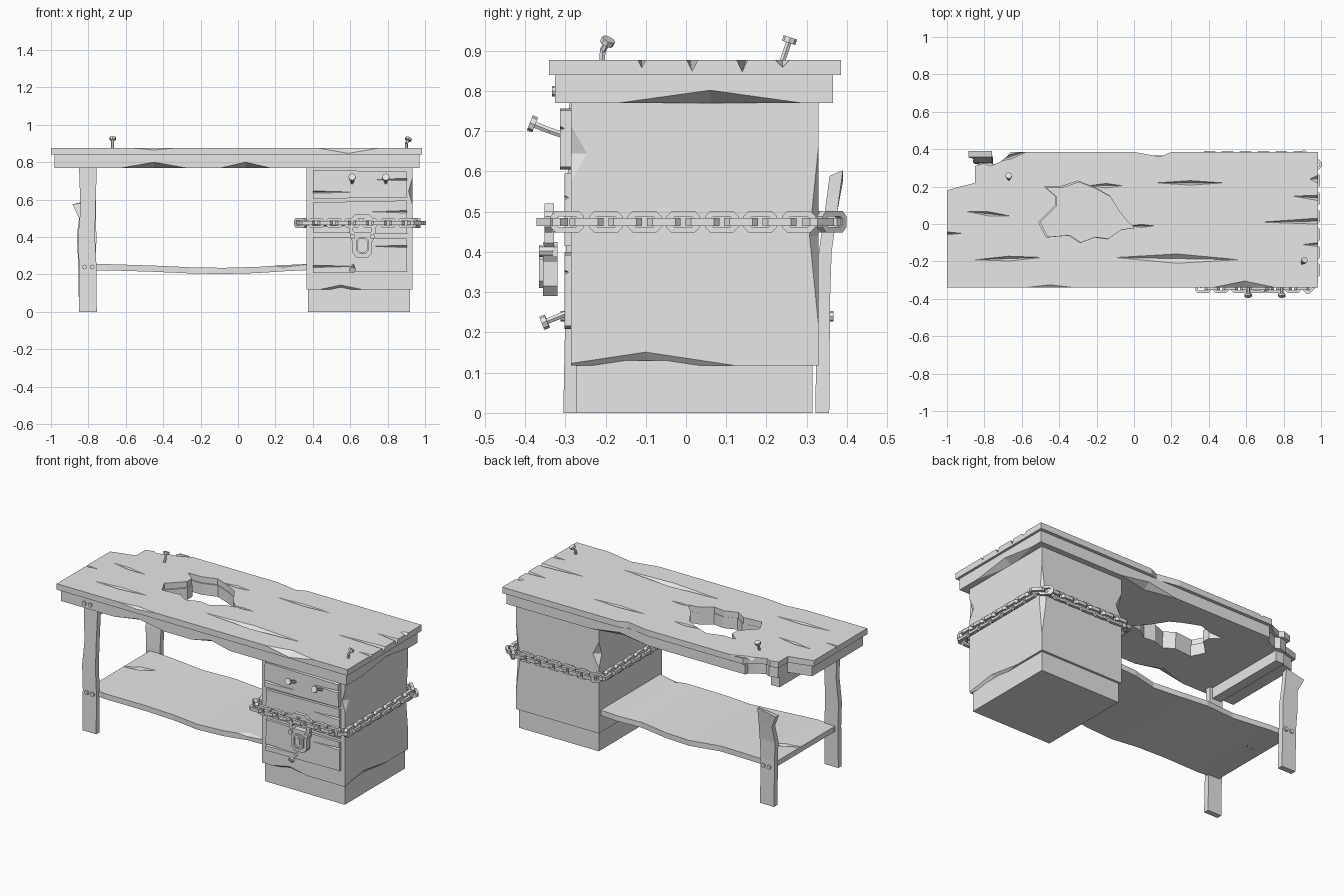
import bpy, bmesh
from math import cos, sin, pi, radians
from mathutils import Vector, Matrix

cube = bpy.data.objects.get("Cube")
if cube:
    bpy.data.objects.remove(cube, do_unlink=True)

grey = bpy.data.materials.new("plain grey")
grey.use_nodes = True
grey.diffuse_color = (0.8, 0.8, 0.8, 1)
for node in grey.node_tree.nodes:
    if node.type == 'BSDF_PRINCIPLED':
        node.inputs["Base Color"].default_value = grey.diffuse_color


def finish(name, bm):
    bmesh.ops.recalc_face_normals(bm, faces=bm.faces)
    mesh = bpy.data.meshes.new(name)
    bm.to_mesh(mesh)
    bm.free()
    mesh.materials.append(grey)
    obj = bpy.data.objects.new(name, mesh)
    bpy.context.scene.collection.objects.link(obj)
    return obj


def loft(bm, rings):
    """Skin a row of equal point rings and cap both ends."""
    rows = [[bm.verts.new(p) for p in ring] for ring in rings]
    n = len(rows[0])
    for a, b in zip(rows, rows[1:]):
        for i in range(n):
            j = (i + 1) % n
            bm.faces.new((a[i], a[j], b[j], b[i]))
    bm.faces.new(rows[0])
    bm.faces.new(rows[-1])


def slab(bm, outline, z0, z1):
    loft(bm, [[(x, y, z) for x, y in outline] for z in (z0, z1)])


def box(bm, x0, x1, y0, y1, z0, z1):
    slab(bm, [(x0, y0), (x1, y0), (x1, y1), (x0, y1)], z0, z1)


def rod(bm, p, q, r, sides=8):
    p, q = Vector(p), Vector(q)
    turn = (q - p).to_track_quat('Z', 'Y')
    circle = [turn @ Vector((r * cos(2 * pi * i / sides), r * sin(2 * pi * i / sides), 0))
              for i in range(sides)]
    loft(bm, [[c + end for c in circle] for end in (p, q)])


def nail(bm, *path, r=0.008):
    """Bent shaft with a wide head at the last point."""
    pts = [Vector(p) for p in path]
    for p, q in zip(pts, pts[1:]):
        rod(bm, p, q, r, 6)
    rod(bm, pts[-1], pts[-1] + (pts[-1] - pts[-2]).normalized() * 0.014, 2.2 * r)


def ring(bm, frame, a, b, bar, thick):
    """Flat chamfered ring lying in the frame's xy plane."""
    def loop(a, b, w):
        c = min(a, b) * 0.5
        pts = [(a, c - b), (a, b - c), (a - c, b), (c - a, b),
               (-a, b - c), (-a, c - b), (c - a, -b), (a - c, -b)]
        return [bm.verts.new(frame @ Vector((x, y, w))) for x, y in pts]
    h = thick / 2
    loops = [loop(a, b, -h), loop(a, b, h), loop(a - bar, b - bar, h), loop(a - bar, b - bar, -h)]
    for k in range(4):
        p, q = loops[k], loops[(k + 1) % 4]
        for i in range(8):
            j = (i + 1) % 8
            bm.faces.new((p[i], p[j], q[j], q[i]))


def carve(obj, gouges, hole=None):
    """Cut pointed splinter shapes (centre, half sizes, turn) out of a part."""
    bm = bmesh.new()
    for centre, size, turn in gouges:
        rot = Matrix.Rotation(radians(turn), 3, 'Z')
        verts = []
        for axis in range(3):
            for s in (-1, 1):
                v = Vector((0, 0, 0))
                v[axis] = s * size[axis]
                verts.append(bm.verts.new(rot @ v + Vector(centre)))
        bmesh.ops.convex_hull(bm, input=verts)
    if hole:
        slab(bm, hole, 0.7, 0.95)
    cutter = finish("splinter_cutter", bm)
    cutter.hide_render = True
    mod = obj.modifiers.new("splinters", 'BOOLEAN')
    mod.operation, mod.solver, mod.object = 'DIFFERENCE', 'EXACT', cutter
    mod.use_self = True
    graph = bpy.context.evaluated_depsgraph_get()
    mesh = bpy.data.meshes.new_from_object(obj.evaluated_get(graph))
    obj.modifiers.clear()
    obj.data = mesh
    bpy.data.objects.remove(cutter, do_unlink=True)


# Two-layer tabletop with a broken corner and a smashed hole
broken = [(-0.68, 0.36), (-0.72, 0.33), (-0.77, 0.31), (-0.8, 0.325), (-0.85, 0.31),
          (-0.85, 0.22), (-0.93, 0.2)]
hole = [(-0.48, 0.2), (-0.39, 0.2), (-0.3, 0.23), (-0.2, 0.19), (-0.13, 0.15), (-0.08, 0.07),
        (-0.05, 0.03), (0, -0.02), (-0.07, -0.03), (-0.14, -0.08), (-0.21, -0.07), (-0.29, -0.1),
        (-0.35, -0.06), (-0.47, -0.07), (-0.51, 0.01), (-0.42, 0.1), (-0.42, 0.15)]
bm = bmesh.new()
slab(bm, [(-1, -0.34), (0.985, -0.34), (0.985, 0.385), (0.2, 0.385), (0.14, 0.36), (0, 0.385),
          (-0.66, 0.385)] + broken + [(-1, 0.18)], 0.84, 0.877)
top = finish("tabletop", bm)
carve(top, [((-0.67, -0.185, 0.877), (0.18, 0.013, 0.02), 2),
            ((0.23, -0.185, 0.877), (0.33, 0.025, 0.025), -1),
            ((0.3, 0.22, 0.877), (0.18, 0.012, 0.02), 0),
            ((-0.78, 0.055, 0.877), (0.12, 0.011, 0.02), -6),
            ((-0.15, 0.205, 0.877), (0.09, 0.012, 0.02), 0),
            ((0.04, -0.01, 0.877), (0.07, 0.008, 0.02), 0),
            ((0.96, 0.015, 0.877), (0.28, 0.015, 0.03), 1),
            ((0.98, 0.14, 0.877), (0.13, 0.014, 0.03), -4),
            ((0.98, -0.11, 0.877), (0.08, 0.01, 0.02), 0),
            ((0.98, 0.24, 0.877), (0.04, 0.02, 0.02), 0),
            ((-1, -0.05, 0.877), (0.08, 0.008, 0.02), 0),
            ((0.59, -0.34, 0.877), (0.17, 0.035, 0.03), 0),
            ((-0.45, -0.34, 0.877), (0.13, 0.015, 0.012), 0),
            ((-0.66, 0.36, 0.877), (0.12, 0.012, 0.03), 18)], hole)
bm = bmesh.new()
slab(bm, [(-0.98, -0.325), (0.97, -0.325), (0.97, 0.365), (-0.66, 0.365)]
     + [(x + 0.015, y - 0.015) for x, y in broken] + [(-0.98, 0.17)], 0.77, 0.84)
under = finish("tabletop_frame", bm)
carve(under, [((-0.45, -0.325, 0.77), (0.17, 0.06, 0.03), 0),
              ((0.04, -0.325, 0.77), (0.13, 0.06, 0.03), 0),
              ((0.97, 0.06, 0.77), (0.05, 0.23, 0.032), 0),
              ((0.2, 0.365, 0.77), (0.2, 0.04, 0.03), 0)],
      [(x * 0.98, y * 0.97) for x, y in hole])

# Plank legs, the back one snapped off
def plank(name, stations, slant=0):
    bm = bmesh.new()
    rings = [[(x0, y0, z), (x1, y0, z), (x1, y1, z), (x0, y1, z)]
             for z, x0, x1, y0, y1 in stations]
    rings[-1] = [(x, y, z + slant * (i % 3)) for i, (x, y, z) in enumerate(rings[-1])]
    loft(bm, rings)
    return finish(name, bm)

plank("front_leg", [(0, -0.85, -0.755, -0.305, -0.272), (0.25, -0.85, -0.757, -0.3, -0.267),
                    (0.4, -0.856, -0.765, -0.298, -0.265), (0.55, -0.842, -0.762, -0.295, -0.262),
                    (0.77, -0.85, -0.755, -0.29, -0.257)])
plank("back_leg", [(0, -0.85, -0.755, 0.322, 0.356), (0.28, -0.855, -0.76, 0.324, 0.358),
                   (0.4, -0.862, -0.757, 0.33, 0.362), (0.5, -0.85, -0.76, 0.345, 0.376),
                   (0.575, -0.885, -0.76, 0.357, 0.39)], 0.014)

# Cross rail below the top and the sagging shelf
bm = bmesh.new()
box(bm, -0.835, -0.775, -0.265, 0.28, 0.705, 0.77)
finish("leg_rail", bm)
bm = bmesh.new()
stations = [(-0.83, -0.27, 0.325, 0.255), (-0.7, -0.285, 0.32, 0.255), (-0.45, -0.27, 0.3, 0.247),
            (-0.25, -0.265, 0.325, 0.238), (-0.08, -0.285, 0.31, 0.235), (0.1, -0.28, 0.285, 0.24),
            (0.25, -0.265, 0.31, 0.25), (0.4, -0.275, 0.31, 0.257)]
loft(bm, [[(x, y0, z - 0.033), (x, y1, z - 0.033), (x, y1, z), (x, y0, z)]
          for x, y0, y1, z in stations])
shelf = finish("shelf", bm)
carve(shelf, [((0.25, -0.275, 0.255), (0.13, 0.05, 0.02), 0),
              ((-0.74, 0.1, 0.255), (0.1, 0.02, 0.05), 20)])

# Cabinet with a recessed plinth
bm = bmesh.new()
box(bm, 0.375, 0.92, -0.272, 0.315, 0, 0.13)
finish("cabinet_plinth", bm)
bm = bmesh.new()
box(bm, 0.365, 0.932, -0.286, 0.329, 0.118, 0.77)
cabinet = finish("cabinet_body", bm)
carve(cabinet, [((0.932, -0.1, 0.118), (0.03, 0.22, 0.033), 0),
                ((0.55, -0.286, 0.118), (0.12, 0.03, 0.025), 0),
                ((0.932, 0.329, 0.44), (0.03, 0.022, 0.22), 0),
                ((0.932, -0.286, 0.645), (0.02, 0.04, 0.07), 0),
                ((0.365, 0.329, 0.6), (0.04, 0.03, 0.08), 0)])

# Drawer fronts, slightly crooked
for name, z0, z1, y, tilt in (("top", 0.605, 0.757, -0.313, 0.006), ("middle", 0.425, 0.585, -0.302, -0.01),
                              ("bottom", 0.208, 0.4, -0.302, 0.008)):
    bm = bmesh.new()
    loft(bm, [[(0.4, d, z0), (0.905, d, z0 + tilt), (0.902, d, z1 - tilt), (0.402, d, z1)]
              for d in (-0.28, y)])
    drawer = finish(name + "_drawer", bm)
    carve(drawer, [((0.42, y, z0 + 0.035), (0.2, 0.012, 0.006), 0),
                   ((0.88, y, z1 - 0.05), (0.16, 0.012, 0.006), 0)])

# Bent nails used as pulls and left in the top
bm = bmesh.new()
for x in (0.61, 0.79):
    nail(bm, (x, -0.29, 0.685), (x, -0.34, 0.702), (x, -0.375, 0.716), r=0.009)
nail(bm, (0.615, -0.29, 0.25), (0.612, -0.345, 0.228))
nail(bm, (-0.67, 0.235, 0.86), (-0.67, 0.255, 0.92))
nail(bm, (0.9, -0.21, 0.86), (0.9, -0.207, 0.9), (0.908, -0.198, 0.917))
finish("nails", bm)

# Bolt heads on the legs
bm = bmesh.new()
for x in (-0.82, -0.78):
    rod(bm, (x, -0.31, 0.8), (x, -0.333, 0.8), 0.013)
    rod(bm, (x, -0.29, 0.24), (x, -0.312, 0.24), 0.013)
    rod(bm, (x, -0.27, 0.24), (x, -0.255, 0.24), 0.013)
    rod(bm, (x, 0.31, 0.24), (x, 0.367, 0.24), 0.013)
finish("leg_bolts", bm)

# Chain of alternating links around the cabinet
x0, x1, y0, y1, c = 0.335, 0.967, -0.342, 0.362, 0.035
path = [Vector((x, y, 0.475)) for x, y in
        ((x0 + c, y0), (x1 - c, y0), (x1, y0 + c), (x1, y1 - c),
         (x1 - c, y1), (x0 + c, y1), (x0, y1 - c), (x0, y0 + c))]
spans = list(zip(path, path[1:] + path[:1]))
total = sum((q - p).length for p, q in spans)
count = 54
bm = bmesh.new()
for i in range(count):
    left = total * i / count
    for p, q in spans:
        if left <= (q - p).length:
            break
        left -= (q - p).length
    along = (q - p).normalized()
    up = Vector((0, 0, 1))
    out = along.cross(up)
    side, depth = (up, out) if i % 2 else (out, up)
    frame = Matrix((along, side, depth)).transposed().to_4x4()
    frame.translation = p + along * left
    ring(bm, frame, 0.042, 0.027, 0.014, 0.02)
finish("chain", bm)

# Padlock hanging on the chain
def facing(x, y, z):
    return Matrix.Translation((x, y, z)) @ Matrix.Rotation(pi / 2, 4, 'X')

bm = bmesh.new()
half = [(0.03, 0.29), (0.052, 0.315), (0.052, 0.375), (0.062, 0.39), (0.062, 0.412), (0.035, 0.425)]
shape = [(0.665 + x, z) for x, z in half] + [(0.665 - x, z) for x, z in reversed(half)]
loft(bm, [[(x, y, z) for x, z in shape] for y in (-0.32, -0.356)])
finish("padlock_body", bm)
bm = bmesh.new()
ring(bm, facing(0.665, -0.34, 0.455), 0.07, 0.065, 0.02, 0.024)
finish("padlock_shackle", bm)
bm = bmesh.new()
ring(bm, facing(0.665, -0.358, 0.355), 0.035, 0.045, 0.01, 0.014)
box(bm, 0.658, 0.672, -0.361, -0.35, 0.335, 0.375)
for x in (0.612, 0.718):
    rod(bm, (x, -0.33, 0.402), (x, -0.366, 0.402), 0.014)
finish("padlock_trim", bm)
